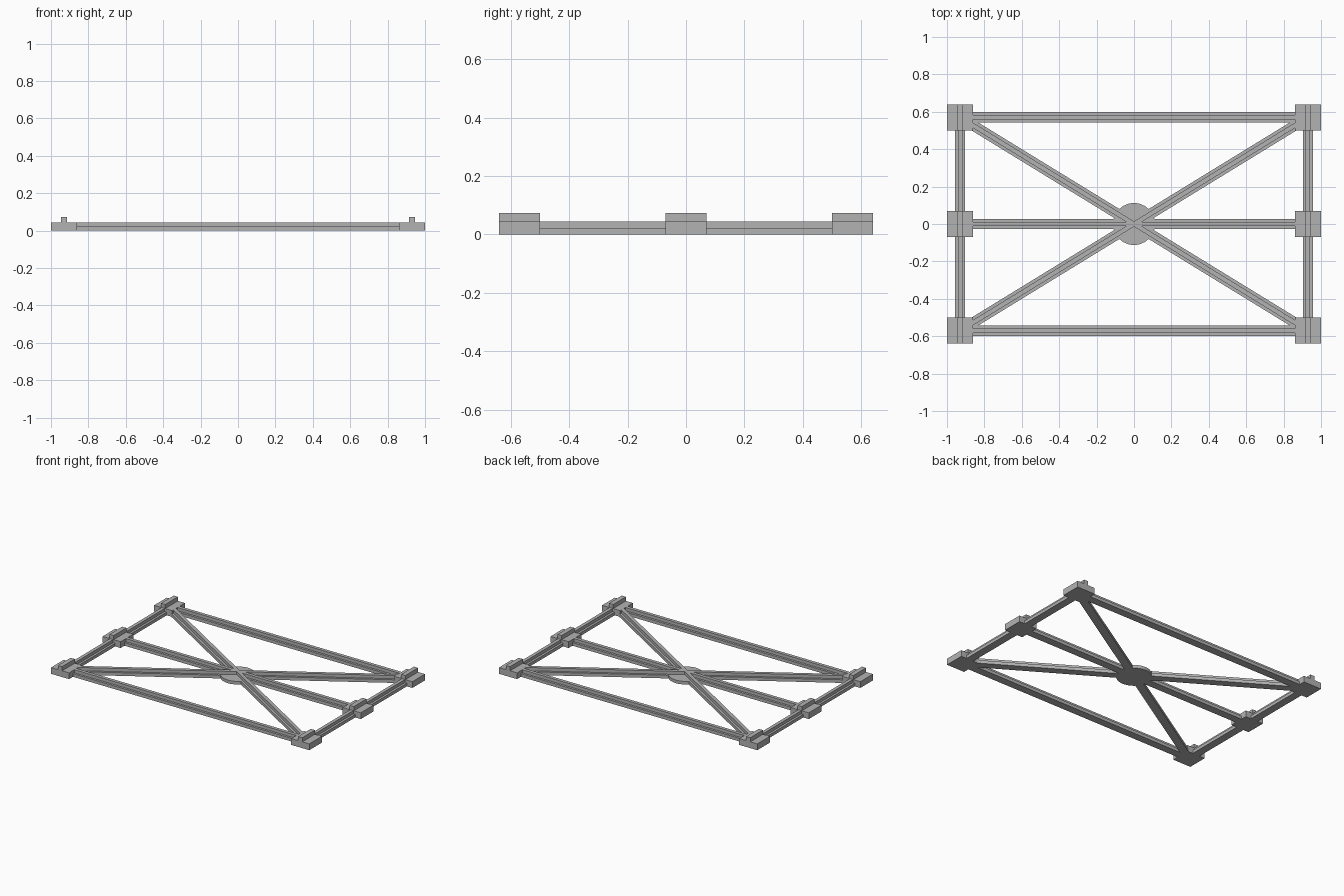
import bpy
import math
from mathutils import Matrix, Vector

cube = bpy.data.objects.get("Cube")
if cube:
    bpy.data.objects.remove(cube, do_unlink=True)

COLOR = (0.45, 0.45, 0.45, 1)
grey = bpy.data.materials.new("plain grey")
grey.use_nodes = True
grey.diffuse_color = COLOR
grey.node_tree.nodes["Principled BSDF"].inputs["Base Color"].default_value = COLOR

NODE_X, NODE_Y = 0.93, 0.57      # joint block centres
BLOCK = 0.07                     # half size of a joint block
FLANGE, RIB = 0.0275, 0.012      # half widths of the beam section
LOW, TOP, RAIL = 0.022, 0.044, 0.073


def extrude_tee(name, start, end, wide, narrow, step, top):
    """Extrude an upside-down T section from start to end."""
    a, b = Vector((*start, 0)), Vector((*end, 0))
    along = (b - a).normalized()
    side = Vector((-along.y, along.x, 0))
    section = [(-wide, 0), (wide, 0), (wide, step), (narrow, step),
               (narrow, top), (-narrow, top), (-narrow, step), (-wide, step)]
    n = len(section)
    verts = [p + side * u + Vector((0, 0, z)) for p in (a, b) for u, z in section]
    faces = [(i, i + n, (i + 1) % n + n, (i + 1) % n) for i in range(n)]
    faces += [tuple(range(n)), tuple(reversed(range(n, 2 * n)))]
    mesh = bpy.data.meshes.new(name)
    mesh.from_pydata(verts, [], [tuple(reversed(f)) for f in faces])
    mesh.materials.append(grey)
    obj = bpy.data.objects.new(name, mesh)
    bpy.context.collection.objects.link(obj)
    return obj


# Joint blocks, each with a raised rail along y
rows = {"front": -NODE_Y, "middle": 0, "back": NODE_Y}
sides = {"right": -1, "left": 1}
for row, y in rows.items():
    for side, s in sides.items():
        x = s * NODE_X
        extrude_tee(f"{row}_{side}_joint_block", (x, y - BLOCK), (x, y + BLOCK),
                    BLOCK, 0.016, TOP, RAIL)

# Long beams between the joint blocks
reach = NODE_X - BLOCK
for row, y in rows.items():
    extrude_tee(f"{row}_long_beam", (-reach, y), (reach, y), FLANGE, RIB, LOW, TOP)

# Short side beams
for side, s in sides.items():
    for row, d in (("front", -1), ("back", 1)):
        extrude_tee(f"{row}_{side}_side_beam", (s * NODE_X, d * BLOCK),
                    (s * NODE_X, d * (NODE_Y - BLOCK)), FLANGE, RIB, LOW, TOP)

# Diagonal braces crossing at the centre
for name, d in (("rising_diagonal_brace", 1), ("falling_diagonal_brace", -1)):
    end = Vector((NODE_X, d * NODE_Y)) * 0.95
    extrude_tee(name, -end, end, FLANGE, RIB, LOW, TOP)

# Round centre plate
bpy.ops.mesh.primitive_cylinder_add(vertices=48, radius=0.112, depth=LOW,
                                    location=(0, 0, LOW / 2))
plate = bpy.context.object
plate.name = "centre_plate"
plate.data.materials.append(grey)
bpy.ops.object.shade_smooth_by_angle(angle=math.radians(30))
